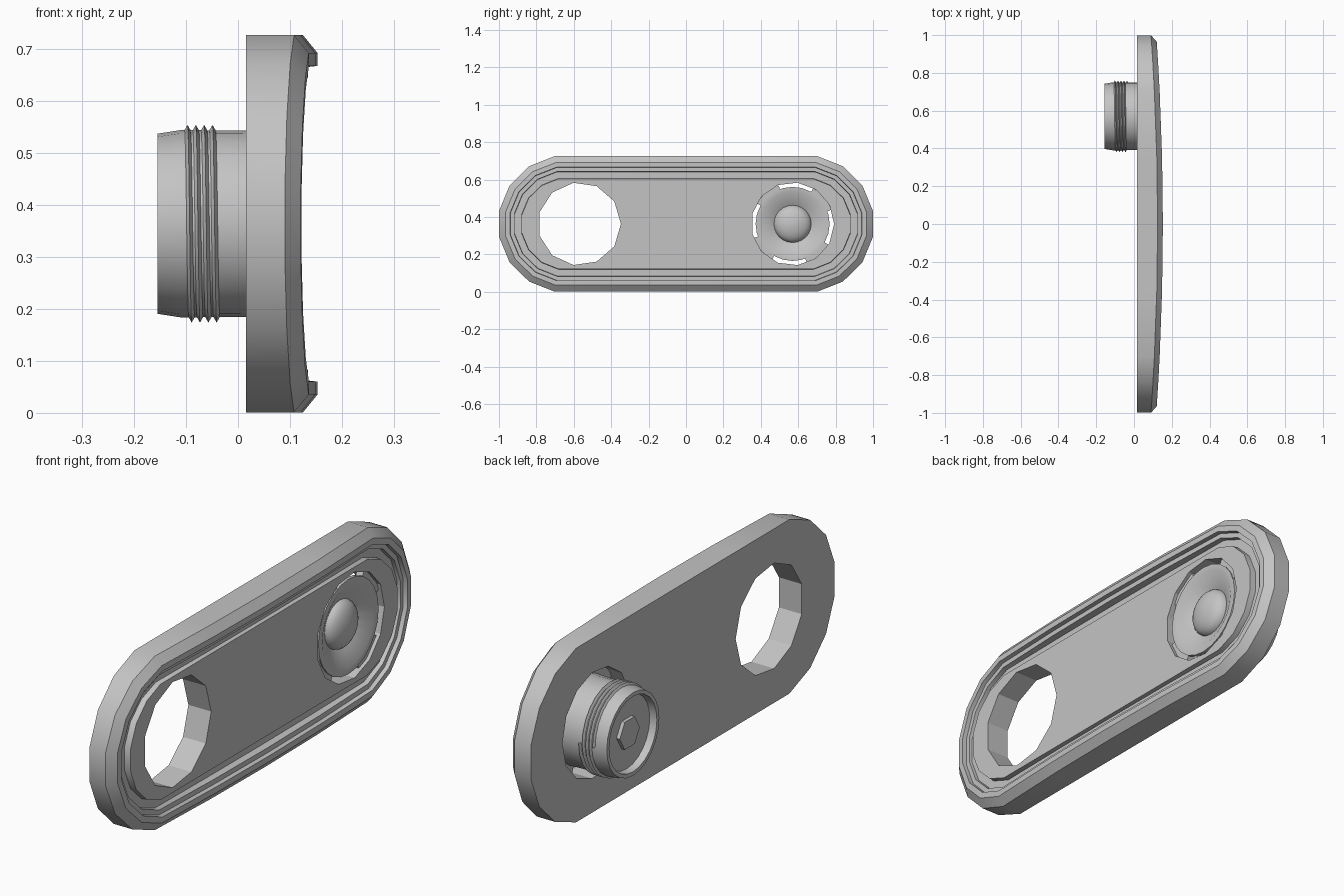
import bpy, bmesh, math
from mathutils import Vector

if "Cube" in bpy.data.objects:
    bpy.data.objects.remove(bpy.data.objects["Cube"])

grey = bpy.data.materials.new("plain grey")
grey.use_nodes = True
grey.diffuse_color = (0.55, 0.55, 0.55, 1)
grey.node_tree.nodes["Principled BSDF"].inputs["Base Color"].default_value = (0.55, 0.55, 0.55, 1)

MID_Z = 0.3635
KNOB_Y = 0.57


def finish(name, bm, angle=30):
    bmesh.ops.recalc_face_normals(bm, faces=bm.faces)
    mesh = bpy.data.meshes.new(name)
    bm.to_mesh(mesh)
    bm.free()
    mesh.materials.append(grey)
    obj = bpy.data.objects.new(name, mesh)
    bpy.context.collection.objects.link(obj)
    bpy.ops.object.select_all(action="DESELECT")
    obj.select_set(True)
    bpy.context.view_layer.objects.active = obj
    if angle:
        bpy.ops.object.shade_smooth_by_angle(angle=math.radians(angle))
    return obj


def bridge(bm, a, b):
    n = len(a)
    for i in range(n):
        j = (i + 1) % n
        bm.faces.new((a[i], a[j], b[j], b[i]))


def radial(x, r, angle, y=KNOB_Y):
    return Vector((x, y + r * math.cos(angle), MID_Z + r * math.sin(angle)))


def lathe(name, profile, sides, angle=30, y=KNOB_Y):
    # Revolve (x, radius) points around an axis parallel to x
    bm = bmesh.new()
    rings = [[bm.verts.new(radial(x, r, math.tau * i / sides, y)) for i in range(sides)]
             for x, r in profile]
    for a, b in zip(rings, rings[1:]):
        bridge(bm, a, b)
    bm.faces.new(rings[0])
    bm.faces.new(rings[-1])
    return finish(name, bm, angle)


def sweep(name, sections):
    # Skin a row of matching cross-sections and cap both ends
    bm = bmesh.new()
    rows = [[bm.verts.new(p) for p in section] for section in sections]
    for a, b in zip(rows, rows[1:]):
        bridge(bm, a, b)
    bm.faces.new(rows[0])
    bm.faces.new(rows[-1])
    return finish(name, bm)


# Long plate: faceted rounded ends, bowed rim, stepped groove, raised flat centre
def outline(inset):
    r = 0.368 - inset
    right = [(0.638 + r * math.cos(math.radians(a)), r * math.sin(math.radians(a)))
             for a in (-80, -57, -34, -11, 11, 34, 57, 80)]
    top = [(y, right[-1][1]) for y in (0.35, 0, -0.35)]
    half = right + top
    return half + [(-y, -z) for y, z in half]


# inset, x, share of the bow
steps = [(0, 0.015, 0), (0, 0.09, 1), (0.035, 0.118, 1), (0.06, 0.118, 1),
         (0.062, 0.1, 1), (0.083, 0.1, 1), (0.085, 0.09, 0.4),
         (0.121, 0.09, 0.4), (0.123, 0.12, 0)]
bm = bmesh.new()
rings = []
for inset, x, bow in steps:
    rings.append([bm.verts.new((x + bow * 0.035 * (1 - y * y), y, MID_Z + z))
                  for y, z in outline(inset)])
for a, b in zip(rings, rings[1:]):
    bridge(bm, a, b)
bm.faces.new(rings[0])
bm.faces.new(rings[-1])
plate = finish("plate", bm, 30)

# Two round openings through the plate
for label, y, sides in (("open_hole", -KNOB_Y, 11), ("knob_hole", KNOB_Y, 13)):
    cutter = lathe(label + "_cutter", [(-0.1, 0.222), (0.3, 0.222)], sides, 0, y)
    cut = plate.modifiers.new(label, "BOOLEAN")
    cut.operation = "DIFFERENCE"
    cut.solver = "EXACT"
    cut.object = cutter
    bpy.context.view_layer.objects.active = plate
    bpy.ops.object.modifier_apply(modifier=label)
    bpy.data.objects.remove(cutter)

# Knob: hollow-ended stem with a dished front flange and a central dome
dome = [(0.07 + 0.05 * math.sin(t), 0.1 * math.cos(t))
        for t in (math.pi / 2 * k / 6 for k in range(6))]
lathe("knob", [(-0.125, 0.04), (-0.125, 0.153), (-0.155, 0.157), (-0.155, 0.173),
               (-0.11, 0.18), (0.015, 0.179), (0.085, 0.182), (0.095, 0.198), (0.11, 0.198),
               (0.11, 0.172)] + dome + [(0.12, 0.008)], 24)
lathe("hex_boss", [(-0.12, 0.066), (-0.14, 0.066)], 6, 0)

# Helical thread around the stem
SIDES, TURNS, PITCH = 24, 4, 0.016
sweep("thread", [[radial(-0.101 + PITCH * i / SIDES + dx, r, math.tau * i / SIDES)
                  for dx, r in ((-0.008, 0.176), (0, 0.19), (0.008, 0.176))]
                 for i in range(SIDES * TURNS + 1)])

# Four tabs joining the knob to the plate
for k in range(4):
    angles = [math.radians(40 + 90 * k + 20 * s / 3) for s in range(-3, 4)]
    sweep(f"tab_{k + 1}", [[radial(x, r, a) for x, r in
                            ((0.075, 0.178), (0.075, 0.22), (0.105, 0.22), (0.105, 0.178))]
                           for a in angles])
